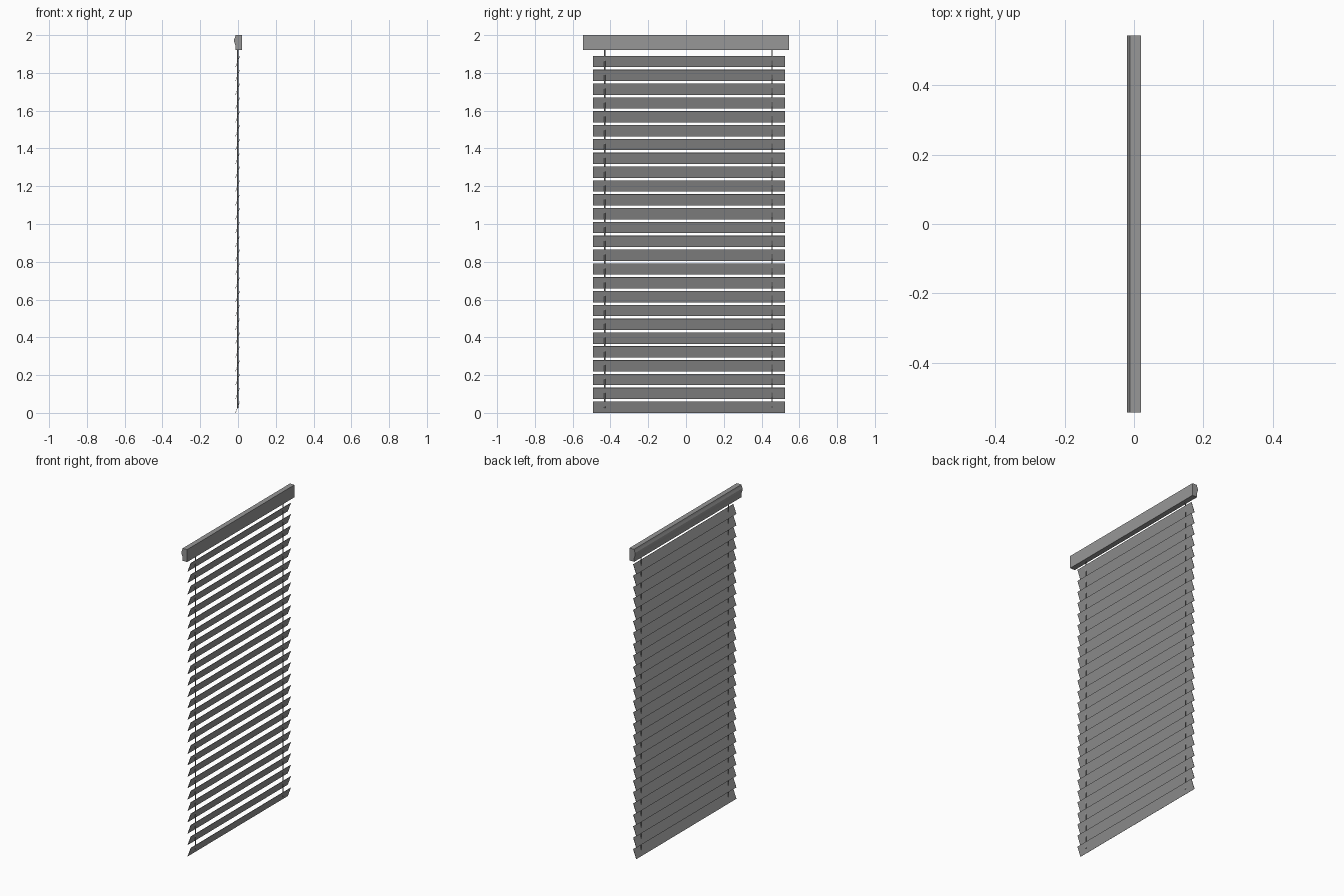
import bpy

if "Cube" in bpy.data.objects:
    bpy.data.objects.remove(bpy.data.objects["Cube"])

# Dark grey finish shared by all parts
grey = bpy.data.materials.new("dark_grey")
grey.diffuse_color = (0.31, 0.31, 0.31, 1)
grey.use_nodes = True
grey.node_tree.nodes["Principled BSDF"].inputs["Base Color"].default_value = grey.diffuse_color

def extrude_profile(name, pts, y0, y1):
    """Prism along y from an (x, z) outline."""
    n = len(pts)
    verts = [(x, y, z) for y in (y0, y1) for x, z in pts]
    faces = [tuple(range(n)), tuple(range(2 * n - 1, n - 1, -1))]
    faces += [(i, i + n, (i + 1) % n + n, (i + 1) % n) for i in range(n)]
    me = bpy.data.meshes.new(name)
    me.from_pydata(verts, [], faces)
    me.materials.append(grey)
    ob = bpy.data.objects.new(name, me)
    bpy.context.collection.objects.link(ob)
    return ob

# Head rail with moulded face on -x
extrude_profile("head_rail", [
    (0.02, 1.92), (0.02, 2.0), (-0.012, 2.0), (-0.015, 1.99), (-0.02, 1.978),
    (-0.02, 1.964), (-0.015, 1.95), (-0.012, 1.938),
    (-0.014, 1.92)], -0.545, 0.545)

# Tilted slats, upper edge leaning to +x
COUNT, BOTTOM, PITCH = 26, 0.0, 0.0732
for i in range(COUNT):
    z = BOTTOM + i * PITCH
    extrude_profile(f"slat_{i + 1:02d}", [
        (-0.014, z + 0.001), (-0.012, z), (0.010, z + 0.059), (0.008, z + 0.06)],
        -0.492, 0.523)

# Cords threaded through the slats
for side, y in (("left", -0.430), ("right", 0.456)):
    bpy.ops.mesh.primitive_cylinder_add(
        vertices=8, radius=0.003, depth=1.90, location=(-0.001, y, 0.975))
    cord = bpy.context.object
    cord.name = f"cord_{side}"
    cord.data.materials.append(grey)
    bpy.ops.object.shade_smooth_by_angle()
